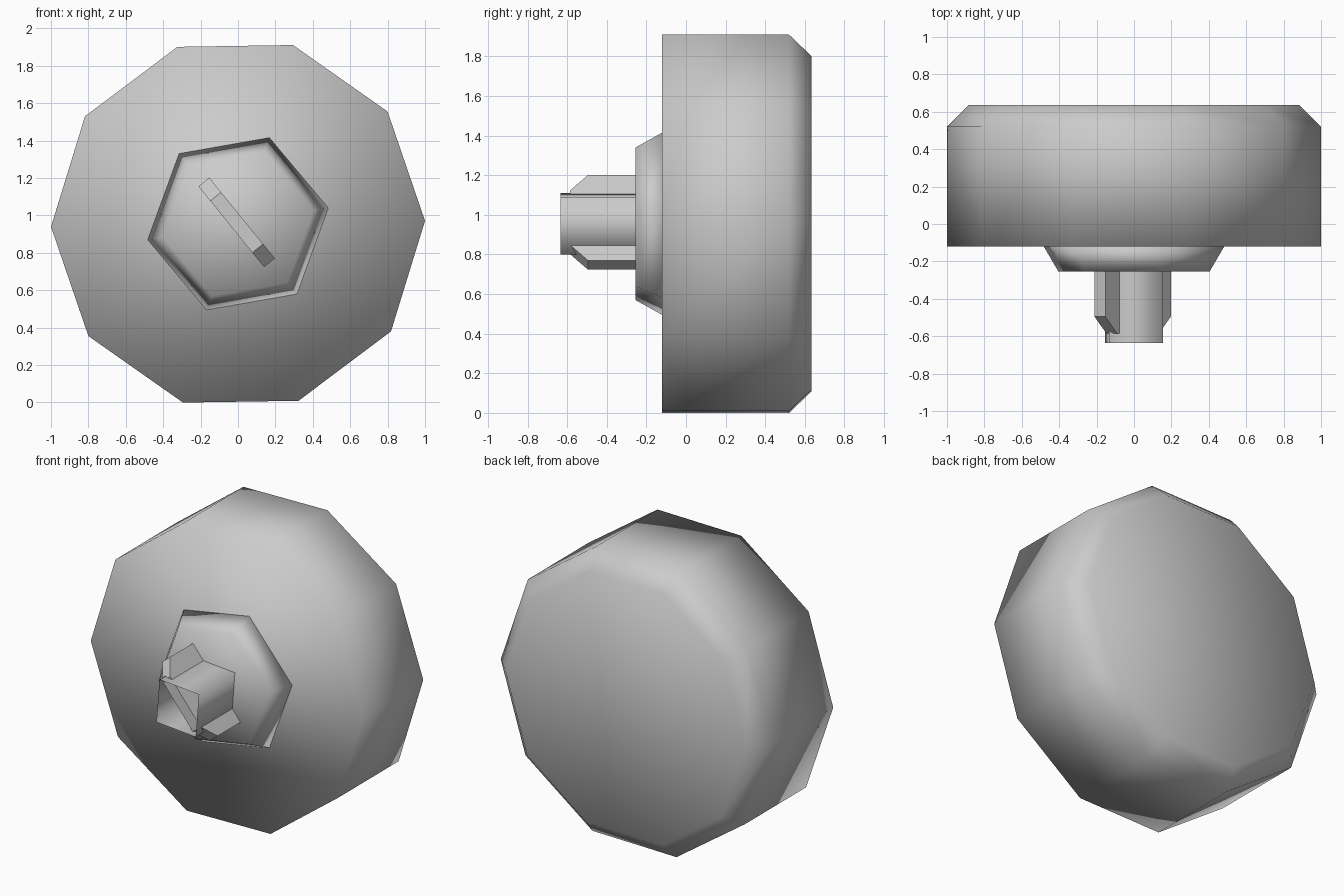
import bpy, bmesh
from math import cos, sin, pi, radians
from mathutils import Vector

if "Cube" in bpy.data.objects:
    bpy.data.objects.remove(bpy.data.objects["Cube"], do_unlink=True)

CENTRE_Z = 0.955

grey = bpy.data.materials.new("plain grey")
grey.use_nodes = True
colour = (0.6, 0.6, 0.6, 1)
grey.diffuse_color = colour
grey.node_tree.nodes["Principled BSDF"].inputs["Base Color"].default_value = colour


def finish(name, bm, smooth):
    bmesh.ops.recalc_face_normals(bm, faces=bm.faces)
    for face in bm.faces:
        face.smooth = smooth
    mesh = bpy.data.meshes.new(name)
    bm.to_mesh(mesh)
    bm.free()
    mesh.materials.append(grey)
    obj = bpy.data.objects.new(name, mesh)
    bpy.context.collection.objects.link(obj)
    return obj


def lathe(name, sides, turn, profile, capped=True):
    """Loft regular polygons along y; profile holds (radius, y) pairs."""
    bm = bmesh.new()
    rings = []
    for radius, y in profile:
        angles = [radians(turn) + 2 * pi * i / sides for i in range(sides)]
        rings.append([bm.verts.new((radius * cos(a), y, CENTRE_Z + radius * sin(a)))
                      for a in angles])
    for near, far in zip(rings, rings[1:]):
        for i in range(sides):
            j = (i + 1) % sides
            bm.faces.new((near[i], near[j], far[j], far[i]))
    if capped:
        bm.faces.new(rings[0])
        bm.faces.new(rings[-1])
    return finish(name, bm, True)


# Ten-sided knob with a chamfered back
lathe("knob_body", 10, 0.9, [(1.0, -0.12), (1.0, 0.52), (0.885, 0.635)])

# Tapered six-sided hub
lathe("hub", 6, 10, [(0.41, -0.255), (0.49, -0.12)])

# Open square sleeve
lathe("shaft_sleeve", 4, 40.5, [(0.205, -0.635), (0.205, -0.25)], capped=False)

# Diagonal key running through the sleeve, its ends showing as fins
out = Vector((-0.63, 0, 0.775)).normalized()
side = Vector((out.z, 0, -out.x)) * 0.037
middle = Vector((-0.007, 0, 0.9625))
outline = [(-0.278, -0.25), (-0.278, -0.495), (-0.178, -0.585),
           (0.178, -0.585), (0.278, -0.495), (0.278, -0.25)]
bm = bmesh.new()
left, right = [[bm.verts.new(middle + out * r + Vector((0, y, 0)) + side * s)
                for r, y in outline] for s in (-1, 1)]
bm.faces.new(left)
bm.faces.new(right)
for i in range(len(outline)):
    j = (i + 1) % len(outline)
    bm.faces.new((left[i], left[j], right[j], right[i]))
finish("shaft_key", bm, False)
